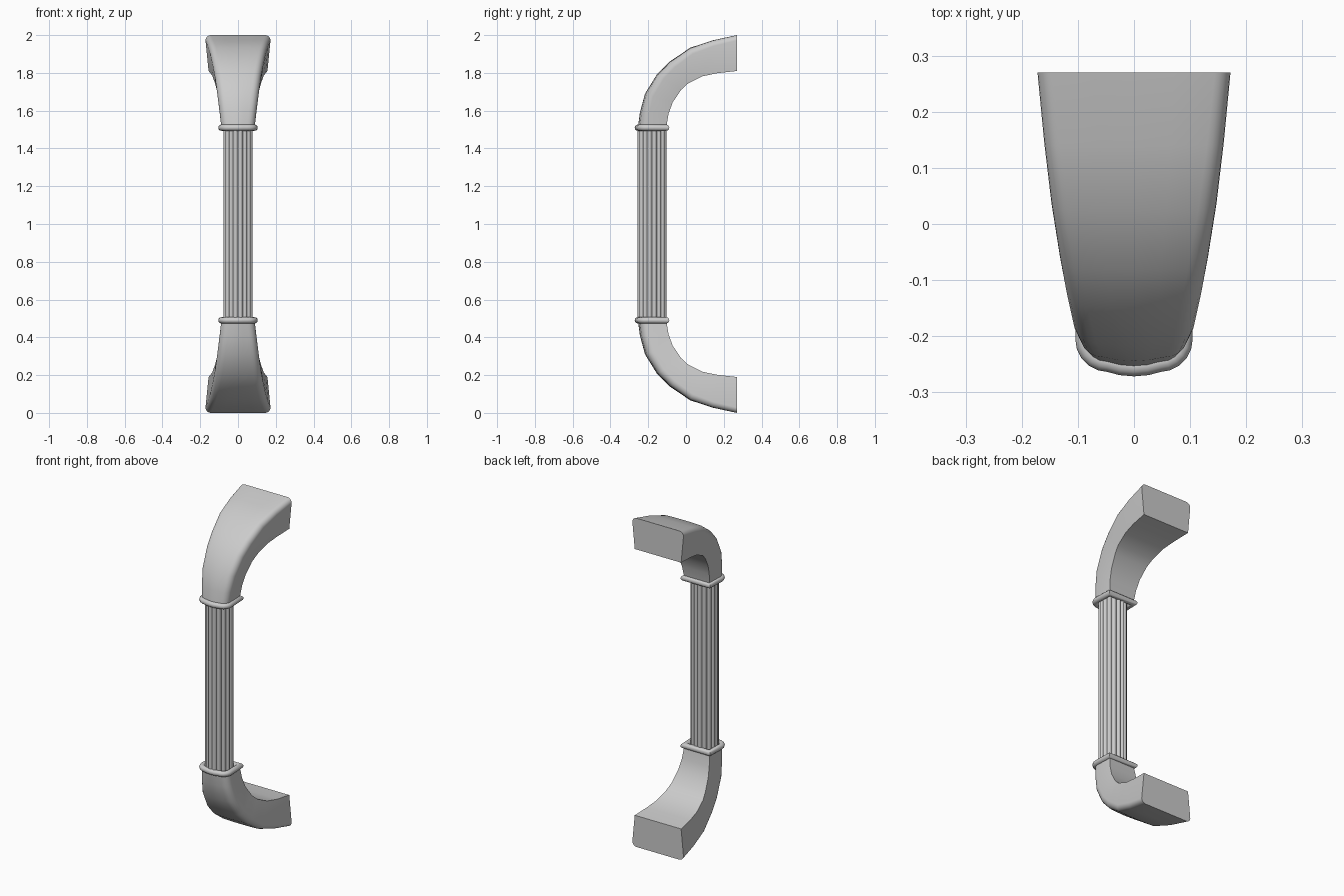
import bpy, bmesh, math
from mathutils import Vector

if "Cube" in bpy.data.objects:
    bpy.data.objects.remove(bpy.data.objects["Cube"])

BAR_Y = -0.18


def make_object(name, rings, closed=False):
    """Skin a list of closed point loops; cap the ends unless closed."""
    bm = bmesh.new()
    loops = [[bm.verts.new(p) for p in ring] for ring in rings]
    n = len(loops[0])
    pairs = list(zip(loops, loops[1:]))
    if closed:
        pairs.append((loops[-1], loops[0]))
    for a, b in pairs:
        for i in range(n):
            j = (i + 1) % n
            bm.faces.new((a[i], a[j], b[j], b[i]))
    if not closed:
        bm.faces.new(loops[0])
        bm.faces.new(loops[-1])
    bmesh.ops.recalc_face_normals(bm, faces=bm.faces)
    mesh = bpy.data.meshes.new(name)
    bm.to_mesh(mesh)
    bm.free()
    obj = bpy.data.objects.new(name, mesh)
    bpy.context.collection.objects.link(obj)
    bpy.context.view_layer.objects.active = obj
    obj.select_set(True)
    bpy.ops.object.shade_smooth_by_angle(angle=math.radians(35))
    obj.select_set(False)
    return obj


def section(outer, inner, w_out, w_in, r, bow, s):
    """Arm section: rounded outer corners, sharp inner corners."""
    outer, inner = Vector((0, *outer)), Vector((0, *inner))
    depth = (inner - outer).length
    d = (inner - outer) / depth
    half = [(w_in, depth), (w_out, r + bow)]
    for k in range(1, 6):
        a = math.radians(18 * k)
        half.append((w_out - r + r * math.cos(a), bow + r - r * math.sin(a)))
    half.append(((w_out - r) * 0.5, bow * 0.25))
    pts = half + [(0, 0)] + [(-x, v) for x, v in reversed(half)]
    ring = []
    for x, v in pts:
        p = outer + d * v
        ring.append(Vector((x, p.y, 1 + s * (p.z - 1))))
    return ring


# Stations: outer (y, z), inner (y, z), outer half width, inner half width, radius, bow
stations = [
    ((-0.255, 1.51), (-0.105, 1.51), 0.088, 0.084, 0.042, 0.008),
    ((-0.244, 1.59), (-0.092, 1.585), 0.097, 0.092, 0.041, 0.007),
    ((-0.217, 1.69), (-0.070, 1.645), 0.108, 0.100, 0.040, 0.006),
    ((-0.152, 1.795), (-0.026, 1.71), 0.121, 0.112, 0.038, 0.005),
    ((-0.083, 1.862), (0.012, 1.745), 0.132, 0.122, 0.036, 0.004),
    ((0.022, 1.933), (0.090, 1.783), 0.147, 0.135, 0.033, 0.002),
    ((0.140, 1.972), (0.170, 1.799), 0.160, 0.146, 0.030, 0.001),
    ((0.270, 2.0), (0.270, 1.81), 0.172, 0.156, 0.028, 0.0),
]


def collar(name, s, tube=0.0165, sides=12):
    """Round bead following the arm's root section, mitred at the corners."""
    path = section(*stations[0], s)
    n = len(path)
    rings = []
    for i, p in enumerate(path):
        a = (p - path[i - 1]).normalized()
        b = (path[(i + 1) % n] - p).normalized()
        na, nb = Vector((a.y, -a.x, 0)), Vector((b.y, -b.x, 0))
        m = (na + nb).normalized()
        m = m / max(m.dot(na), 0.5)
        rings.append([p + m * tube * math.cos(t) + Vector((0, 0, tube * math.sin(t)))
                      for t in (2 * math.pi * k / sides for k in range(sides))])
    return make_object(name, rings, closed=True)


# Curved mounting arms and collars, top and bottom
for label, s in (("upper", 1), ("lower", -1)):
    make_object(label + "_arm", [section(*st, s) for st in stations])
    collar(label + "_collar", s)

# Reeded grip bar
REEDS, STEPS = 16, 6
profile = []
for i in range(REEDS * STEPS):
    a = 2 * math.pi * i / (REEDS * STEPS) - math.pi / 2
    r = 0.068 + 0.010 * math.sin(math.pi * (i % STEPS) / STEPS)
    profile.append((r * math.cos(a), BAR_Y + r * math.sin(a)))
make_object("grip_bar", [[(x, y, z) for x, y in profile] for z in (0.49, 1.51)])
